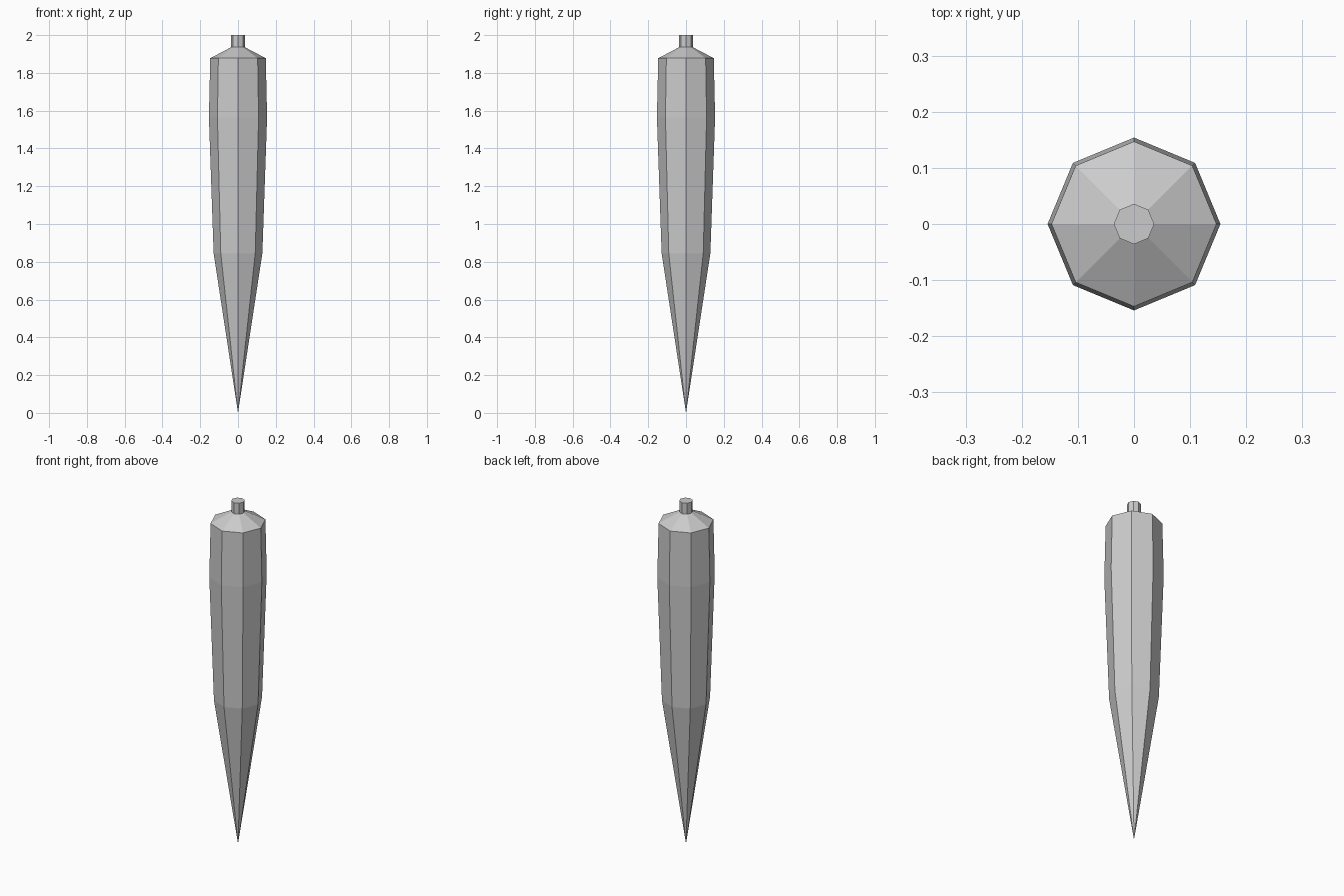
import bpy, bmesh
from math import cos, sin, pi

if "Cube" in bpy.data.objects:
    bpy.data.objects.remove(bpy.data.objects["Cube"])

SIDES = 8

def lathe(name, profile):
    """Flat-faced octagonal solid from (radius, z) pairs, bottom to top; radius 0 is a point."""
    bm = bmesh.new()
    rings = []
    for r, z in profile:
        n = SIDES if r > 0 else 1
        rings.append([bm.verts.new((r * cos(2 * pi * i / SIDES), r * sin(2 * pi * i / SIDES), z))
                      for i in range(n)])
    for a, b in zip(rings, rings[1:]):
        for i in range(SIDES):
            j = (i + 1) % SIDES
            if len(a) == 1:
                bm.faces.new((a[0], b[j], b[i]))
            else:
                bm.faces.new((a[i], a[j], b[j], b[i]))
    for ring in (rings[0], rings[-1]):
        if len(ring) > 1:
            bm.faces.new(ring)
    bmesh.ops.recalc_face_normals(bm, faces=bm.faces)
    mesh = bpy.data.meshes.new(name)
    bm.to_mesh(mesh)
    bm.free()
    obj = bpy.data.objects.new(name, mesh)
    bpy.context.collection.objects.link(obj)
    return obj

# Long tapering spike with sloped shoulder and short stem on top
lathe("spike_body", [(0, 0), (0.129, 0.845), (0.154, 1.565), (0.147, 1.878),
                     (0.036, 1.936), (0.036, 2.0)])
